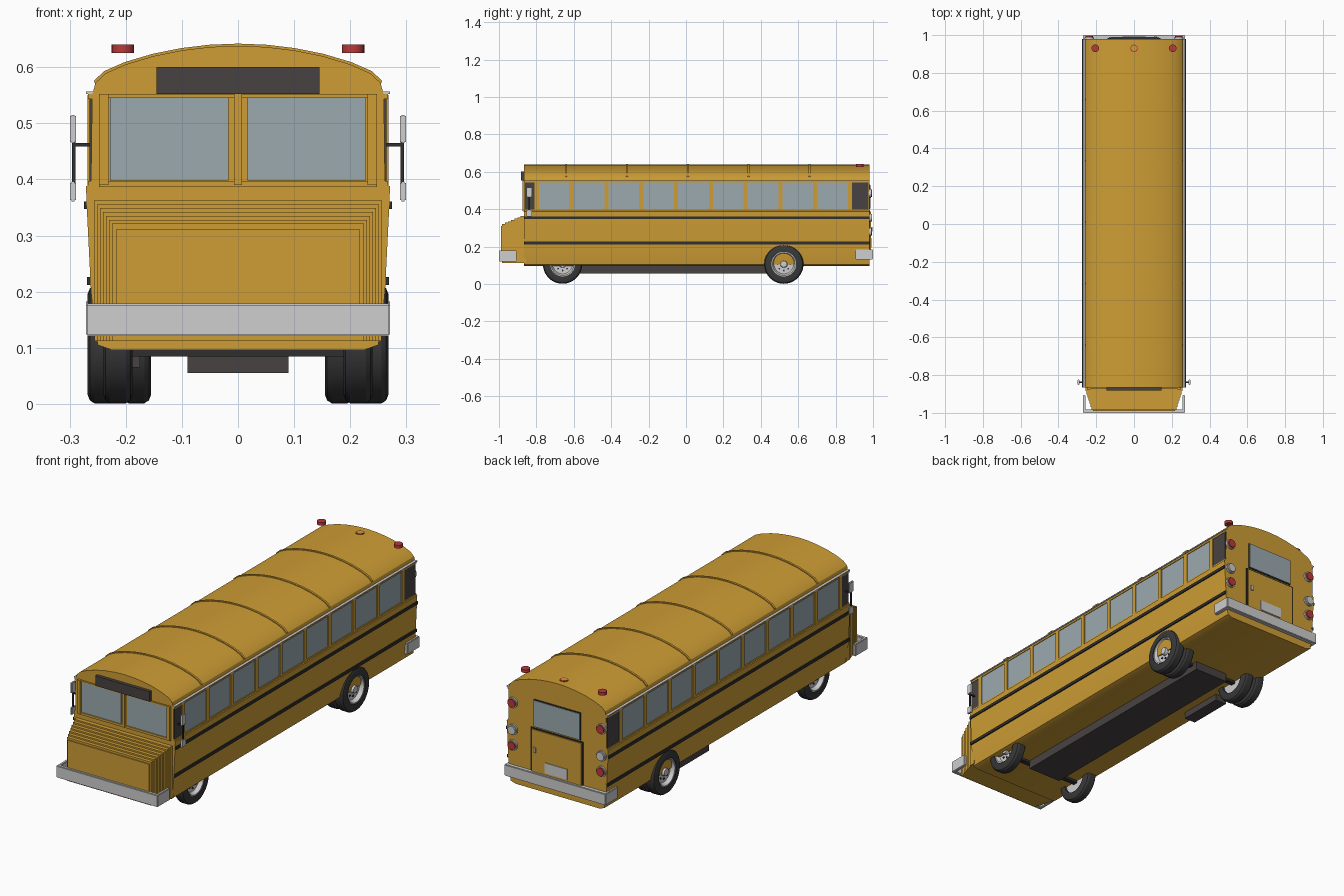
import bpy, bmesh, math
from mathutils import Matrix, Vector

if "Cube" in bpy.data.objects:
    bpy.data.objects.remove(bpy.data.objects["Cube"])


def mat(name, r, g, b):
    m = bpy.data.materials.new(name)
    m.diffuse_color = (r, g, b, 1)
    m.use_nodes = True
    m.node_tree.nodes["Principled BSDF"].inputs["Base Color"].default_value = m.diffuse_color
    return m


YELLOW = mat("bus_yellow", 0.62, 0.34, 0.035)
GLASS = mat("window_glass", 0.33, 0.40, 0.43)
DARK = mat("dark_panel", 0.065, 0.055, 0.055)
BLACK = mat("black_trim", 0.03, 0.028, 0.028)
RUBBER = mat("tyre_rubber", 0.04, 0.04, 0.04)
SILVER = mat("silver", 0.62, 0.62, 0.63)
RED = mat("red_lens", 0.5, 0.04, 0.04)


def finish(name, bm, material, smooth=False):
    bmesh.ops.recalc_face_normals(bm, faces=bm.faces[:])
    me = bpy.data.meshes.new(name)
    bm.to_mesh(me)
    bm.free()
    ob = bpy.data.objects.new(name, me)
    bpy.context.collection.objects.link(ob)
    me.materials.append(material)
    if smooth:
        bpy.ops.object.select_all(action='DESELECT')
        bpy.context.view_layer.objects.active = ob
        ob.select_set(True)
        bpy.ops.object.shade_smooth_by_angle(angle=math.radians(30))
    return ob


def boxes(name, material, items, both=False, bevel=0):
    """Each item is (x0, x1, y0, y1, z0, z1); both mirrors it across x."""
    bm = bmesh.new()
    for x0, x1, y0, y1, z0, z1 in items:
        for s in ((1, -1) if both else (1,)):
            c = Vector((s * (x0 + x1) / 2, (y0 + y1) / 2, (z0 + z1) / 2))
            d = Matrix.Diagonal((x1 - x0, y1 - y0, z1 - z0, 1))
            bmesh.ops.create_cube(bm, size=1, matrix=Matrix.Translation(c) @ d)
    if bevel:
        bmesh.ops.bevel(bm, geom=bm.edges[:], offset=bevel, segments=2, affect='EDGES')
    return finish(name, bm, material)


def extrude_y(name, material, pts, y0, y1, smooth=False):
    bm = bmesh.new()
    f = bm.faces.new([bm.verts.new((x, y0, z)) for x, z in pts])
    r = bmesh.ops.extrude_face_region(bm, geom=[f])
    bmesh.ops.translate(bm, vec=(0, y1 - y0, 0),
                        verts=[v for v in r['geom'] if isinstance(v, bmesh.types.BMVert)])
    if f.is_valid and not any(len(e.link_faces) == 1 for e in bm.edges):
        pass
    elif f not in bm.faces:
        bmesh.ops.holes_fill(bm, edges=bm.edges[:])
    return finish(name, bm, material, smooth)


def lathe_x(name, material, profile, places, steps=40):
    """Spin a closed (x, radius) profile round the x axis at each (side, y, z)."""
    bm = bmesh.new()
    for s, y, z in places:
        rings = []
        for i in range(steps):
            a = 2 * math.pi * i / steps
            rings.append([bm.verts.new((s * x, y + r * math.cos(a), z + r * math.sin(a)))
                          for x, r in profile])
        n = len(profile)
        for i in range(steps):
            p, q = rings[i], rings[(i + 1) % steps]
            for j in range(n):
                bm.faces.new((p[j], p[(j + 1) % n], q[(j + 1) % n], q[j]))
    bmesh.ops.remove_doubles(bm, verts=bm.verts[:], dist=1e-5)
    return finish(name, bm, material, True)


def discs(name, material, centres, r, depth, axis):
    bm = bmesh.new()
    rot = Matrix.Rotation(math.pi / 2, 4, 'X') if axis == 'Y' else Matrix()
    for c in centres:
        bmesh.ops.create_cone(bm, cap_ends=True, segments=24, radius1=r, radius2=r,
                              depth=depth, matrix=Matrix.Translation(c) @ rot)
    return finish(name, bm, material, True)


# Body shell with the arched roof
F, R = -0.865, 0.98
ROOF = [(0.26, 0.55), (0.254, 0.572), (0.236, 0.589), (0.2, 0.605), (0.15, 0.62),
        (0.1, 0.63), (0.05, 0.636)]
half = [(0.225, 0.096), (0.25, 0.105), (0.256, 0.14), (0.262, 0.2), (0.269, 0.34),
        (0.271, 0.388), (0.262, 0.392)] + ROOF
extrude_y("body_shell", YELLOW, half + [(0, 0.638)] + [(-x, z) for x, z in reversed(half)], F, R, True)

# Raised ribs over the roof
arc = ROOF[1:] + [(0, 0.638)] + [(-x, z) for x, z in reversed(ROOF[1:])]
for i in range(5):
    y = -0.64 + 0.325 * i
    outer = [(x * 1.01, z + 0.004) for x, z in arc]
    extrude_y("roof_rib", YELLOW, outer + [(x, z - 0.004) for x, z in reversed(arc)],
              y - 0.005, y + 0.005, True)

# Stepped hood
boxes("stepped_hood", YELLOW, [(-0.256 + 0.0052 * i, 0.256 - 0.0052 * i, -0.885 - 0.0165 * i, F + 0.01,
                                0.112, 0.363 - 0.007 * i) for i in range(7)])
boxes("hood_front_panel", YELLOW, [(-0.217, 0.217, -0.989, -0.98, 0.13, 0.311)])

# Side windows, posts and dark corner panels
pitch = 0.186
ys = [-0.704 + pitch * i for i in range(9)]
boxes("side_windows", GLASS, [(0.255, 0.2635, y - 0.083, y + 0.083, 0.396, 0.545) for y in ys], True)
boxes("window_posts", YELLOW, [(0.255, 0.268, -0.797 + pitch * i - 0.011, -0.797 + pitch * i + 0.011,
                                0.39, 0.55) for i in range(10)], True)
boxes("window_rails", YELLOW, [(0.255, 0.267, F, R, 0.543, 0.552),
                               (0.255, 0.267, F, R, 0.388, 0.397)], True)
boxes("corner_panels", DARK, [(0.255, 0.265, F + 0.004, -0.81, 0.396, 0.545),
                              (0.255, 0.265, 0.888, R - 0.003, 0.393, 0.547)], True)
boxes("drip_rails", SILVER, [(0.256, 0.271, F, R, 0.552, 0.557)], True)
boxes("side_stripes", BLACK, [(0.26, 0.2745, F, R, 0.347, 0.361),
                              (0.255, 0.269, F, R, 0.212, 0.226)], True)

# Windscreen, its posts and the blank roof sign
boxes("windscreen", GLASS, [(0.017, 0.228, F - 0.004, F + 0.004, 0.398, 0.545)], True)
boxes("windscreen_posts", YELLOW, [(0.231, 0.248, F - 0.01, F + 0.004, 0.39, 0.552)], True)
boxes("windscreen_frame", YELLOW, [(-0.007, 0.007, F - 0.01, F + 0.004, 0.39, 0.552),
                                   (-0.248, 0.248, F - 0.007, F + 0.004, 0.545, 0.551),
                                   (-0.248, 0.248, F - 0.007, F + 0.004, 0.386, 0.397)])
boxes("front_sign", DARK, [(-0.145, 0.145, F - 0.016, F + 0.005, 0.552, 0.6)])

# Wrap-around bumpers
boxes("front_bumper", SILVER, [(-0.271, 0.271, -1.0, -0.982, 0.121, 0.179),
                               (0.256, 0.271, -0.995, -0.905, 0.121, 0.179),
                               (-0.271, -0.256, -0.995, -0.905, 0.121, 0.179)], bevel=0.003)
boxes("rear_bumper", SILVER, [(-0.271, 0.271, 0.978, 1.0, 0.13, 0.185),
                              (0.252, 0.271, 0.905, 0.995, 0.13, 0.185),
                              (-0.271, -0.252, 0.905, 0.995, 0.13, 0.185)], bevel=0.003)

# Mirrors on dark brackets
boxes("mirror_brackets", BLACK, [(0.255, 0.296, -0.842, -0.835, 0.459, 0.465),
                                 (0.29, 0.296, -0.842, -0.835, 0.38, 0.48)], True)
boxes("mirrors", SILVER, [(0.289, 0.299, -0.853, -0.823, 0.465, 0.515),
                          (0.289, 0.299, -0.853, -0.823, 0.361, 0.396)], True, 0.002)

# Rear door, window, plate and handle
boxes("rear_door_seal", BLACK, [(-0.14, 0.14, R - 0.005, R + 0.004, 0.16, 0.394)])
boxes("rear_door", YELLOW, [(-0.133, 0.133, R - 0.005, R + 0.009, 0.16, 0.388)])
boxes("rear_window_frame", BLACK, [(-0.126, 0.126, R - 0.005, R + 0.004, 0.4, 0.532)])
boxes("rear_window", GLASS, [(-0.122, 0.122, R - 0.005, R + 0.007, 0.404, 0.528)])
boxes("rear_plate", SILVER, [(-0.06, 0.06, R, R + 0.013, 0.195, 0.245)])
boxes("rear_door_handle", SILVER, [(0.108, 0.12, R, R + 0.016, 0.28, 0.305)])

# Rear lamps and roof beacons
lamps = [(s * 0.237, z) for s in (1, -1) for z in (0.485, 0.355, 0.28)]
discs("lamp_rims", SILVER, [(x, R + 0.002, z) for x, z in lamps], 0.025, 0.012, 'Y')
discs("red_lamps", RED, [(x, R + 0.006, z) for x, z in lamps if z != 0.355], 0.02, 0.018, 'Y')
discs("clear_lamps", SILVER, [(x, R + 0.006, z) for x, z in lamps if z == 0.355], 0.02, 0.018, 'Y')
discs("roof_beacons", RED, [(x, 0.93, 0.633) for x in (-0.205, 0.205)], 0.02, 0.015, 'Z')
discs("centre_beacon", RED, [(0, 0.93, 0.633)], 0.02, 0.013, 'Z')
discs("centre_beacon_cap", YELLOW, [(0, 0.93, 0.634)], 0.015, 0.013, 'Z')

# Wheels: single in front, double at the rear
FY, RY, WZ = -0.66, 0.523, 0.106


def wheel(name, x0, x1, y):
    w = [(s, y, WZ) for s in (1, -1)]
    lathe_x(name + "_tyre", RUBBER,
            [(x0, 0.066), (x0, 0.09), (x0 + 0.004, 0.1), (x0 + 0.012, 0.105), (x1 - 0.012, 0.105),
             (x1 - 0.004, 0.1), (x1, 0.09), (x1, 0.066)], w, 48)
    d = x1 - 0.022
    lathe_x(name + "_rim", SILVER, [(x0 + 0.01, 0), (x0 + 0.01, 0.067), (x1 - 0.004, 0.067),
                                    (x1 - 0.004, 0.061), (d, 0.052), (d, 0)], w)
    lathe_x(name + "_hub", SILVER, [(d - 0.004, 0), (d - 0.004, 0.02), (x1 - 0.006, 0.017),
                                    (x1 - 0.003, 0)], w, 20)
    nuts = [(s, y + 0.034 * math.cos(a), WZ + 0.034 * math.sin(a))
            for s in (1, -1) for a in [k * math.pi / 4 for k in range(8)]]
    lathe_x(name + "_bolts", BLACK, [(d - 0.002, 0), (d - 0.002, 0.005), (d + 0.004, 0.005),
                                     (d + 0.004, 0)], nuts, 6)


wheel("front_wheel", 0.188, 0.24, FY)
wheel("rear_outer_wheel", 0.215, 0.268, RY)
wheel("rear_inner_wheel", 0.155, 0.207, RY)

# Chassis, axles and tank
boxes("chassis", DARK, [(-0.09, 0.09, -0.65, 0.56, 0.055, 0.1)])
boxes("axles", BLACK, [(-0.2, 0.2, y - 0.012, y + 0.012, 0.084, 0.108) for y in (FY, RY)])
boxes("side_tank", DARK, [(-0.235, -0.175, 0.16, 0.385, 0.065, 0.1)])
